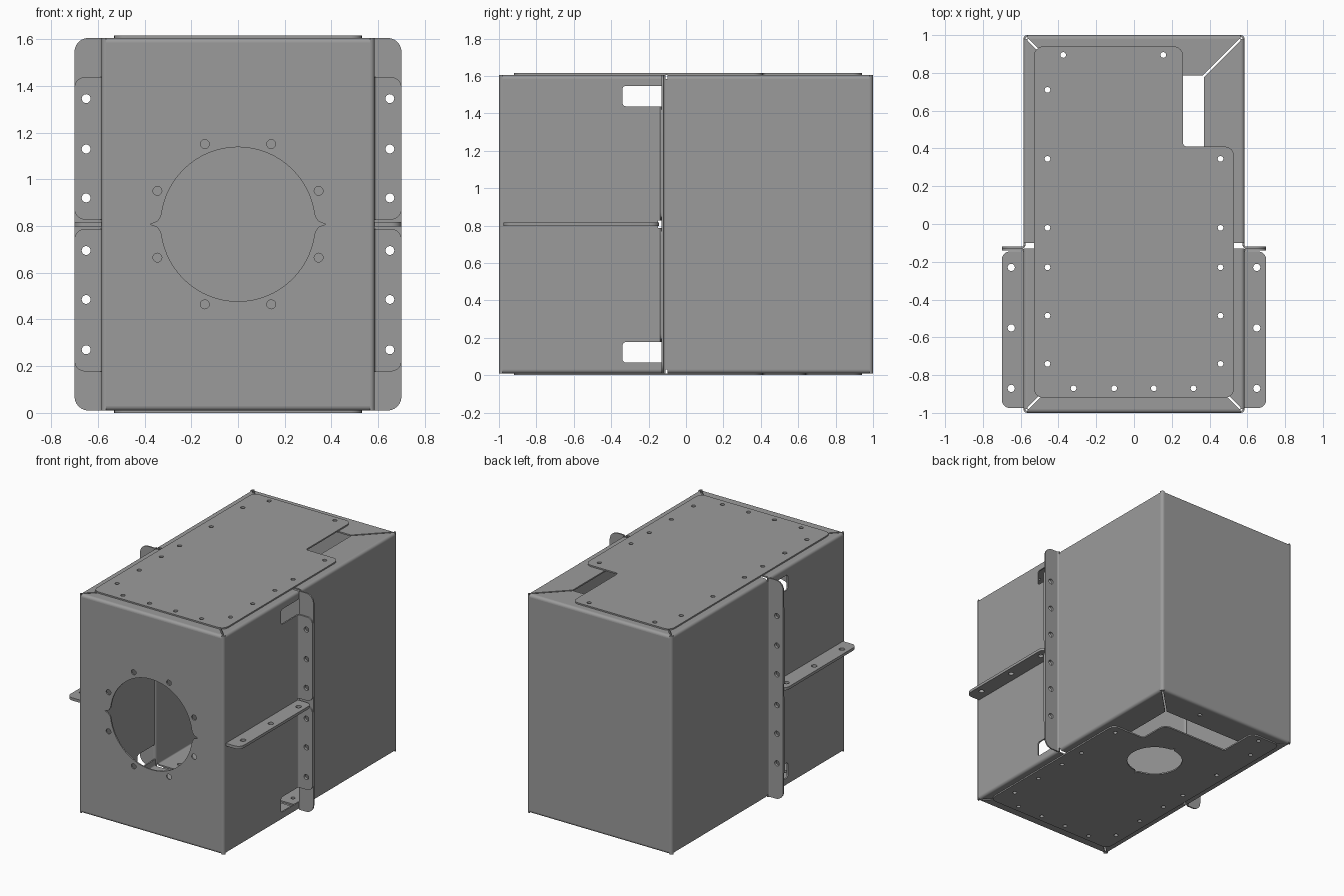
import bpy, bmesh
from math import sin, cos, radians
from mathutils import Vector
from mathutils.geometry import tessellate_polygon

if "Cube" in bpy.data.objects:
    bpy.data.objects.remove(bpy.data.objects["Cube"])

X, H, T, R, W, G = 0.585, 0.7975, 0.01, 0.02, 0.215, 0.008   # half width, half height, sheet, bend, rim, mitre gap
ZC = H + T                                                  # all parts are built around mid height

steel = bpy.data.materials.new("dark_grey_steel")
steel.diffuse_color = (0.33, 0.33, 0.33, 1)
steel.use_nodes = True
steel.node_tree.nodes["Principled BSDF"].inputs["Base Color"].default_value = steel.diffuse_color


def arc(cx, cy, r, a0, a1, n=6):
    return [(cx + r * cos(radians(a0 + (a1 - a0) * i / n)),
             cy + r * sin(radians(a0 + (a1 - a0) * i / n))) for i in range(n + 1)]


def hole(cx, cy, r=0.017):
    return arc(cx, cy, r, 0, 360, 20)[:-1]


def rect(x0, y0, x1, y1):
    return [(x0, y0), (x1, y0), (x1, y1), (x0, y1)]


def rounded(pts):
    """Outline of (x, y, radius) right-angled corners."""
    out = []
    for i, (x, y, r) in enumerate(pts):
        p = Vector((x, y))
        if r == 0:
            out.append((x, y))
            continue
        u = (Vector(pts[i - 1][:2]) - p).normalized()
        v = (Vector(pts[(i + 1) % len(pts)][:2]) - p).normalized()
        c = p + r * (u + v)
        for j in range(7):
            a = radians(15 * j)
            out.append(tuple(c - r * (v * cos(a) + u * sin(a))))
    return out


def eye_hole(cx, cy, r, tip, turn=False):
    """Round opening with two pointed ends."""
    half = [(tip, 0), (r * 1.045, r * 0.035), (r * 1.0, r * 0.1)] + arc(0, 0, r, 12, 168, 28) \
        + [(-r * 1.0, r * 0.1), (-r * 1.045, r * 0.035)]
    pts = half + [(-x, -y) for x, y in half]
    return [(cx - y, cy + x) if turn else (cx + x, cy + y) for x, y in pts]


def sheet(bm, loops, axis, lo, hi):
    """Extrude an outline with holes along an axis."""
    def place(a, b, c):
        return {'x': (c, a, b), 'y': (a, c, b), 'z': (a, b, c)}[axis]
    lo, hi = min(lo, hi), max(lo, hi)
    flat = [p for l in loops for p in l]
    low = [bm.verts.new(place(*p, lo)) for p in flat]
    top = [bm.verts.new(place(*p, hi)) for p in flat]
    for tri in tessellate_polygon([[Vector((*p, 0)) for p in l] for l in loops]):
        bm.faces.new([low[i] for i in tri])
        bm.faces.new([top[i] for i in reversed(tri)])
    start = 0
    for l in loops:
        n = len(l)
        for i in range(n):
            a, b = start + i, start + (i + 1) % n
            bm.faces.new((low[a], low[b], top[b], top[a]))
        start += n


def bend(bm, cx, cy, a0, axis, lo, hi):
    sheet(bm, [arc(cx, cy, R, a0, a0 + 90) + arc(cx, cy, R - T, a0 + 90, a0)], axis, lo, hi)


def finish(name, bm, mirror=""):
    bmesh.ops.recalc_face_normals(bm, faces=bm.faces)
    me = bpy.data.meshes.new(name)
    bm.to_mesh(me)
    bm.free()
    me.materials.append(steel)
    ob = bpy.data.objects.new(name, me)
    bpy.context.collection.objects.link(ob)
    ob.location.z = ZC
    if mirror:
        m = ob.modifiers.new("Mirror", 'MIRROR')
        m.use_axis = ['x' in mirror, 'y' in mirror, 'z' in mirror]
        m.use_mirror_merge = False
    bpy.ops.object.select_all(action='DESELECT')
    ob.select_set(True)
    bpy.context.view_layer.objects.active = ob
    bpy.ops.object.shade_smooth_by_angle(angle=radians(35))


# Screw positions shared by the cover plates and the rims under them
side_y = [0.345, -0.02, -0.23, -0.485, -0.74]
screws = [(s * 0.458, y) for s in (-1, 1) for y in side_y] + [(-0.458, 0.71)]
screws += [(-0.375, 0.895), (0.155, 0.895)] + [(x, -0.87) for x in (-0.32, -0.105, 0.105, 0.315)]

# End walls with their vertical bends
for k, name in ((-1, "front_wall"), (1, "back_wall")):
    bm = bmesh.new()
    loops = [rect(-X + R, -H + R, X - R, H - R)]
    if k < 0:
        loops.append(eye_hole(0, 0, 0.33, 0.375))
        loops += [hole(sx * x, sz * z, 0.019) for x, z in ((0.142, 0.343), (0.345, 0.143))
                  for sx in (-1, 1) for sz in (-1, 1)]
    sheet(bm, loops, 'y', k, k * (1 - T))
    bend(bm, X - R, k * (1 - R), 0 if k > 0 else 270, 'z', -H, H)
    bend(bm, -X + R, k * (1 - R), 90 if k > 0 else 180, 'z', -H, H)
    finish(name, bm)

# Front side walls, notched near the seam
bm = bmesh.new()
half = [(-0.15, 0.02, 0), (-0.15, 0.63, 0), (-0.34, 0.63, 0.02), (-0.34, 0.74, 0.02),
        (-0.13, 0.74, 0), (-0.13, H - R, 0), (-1 + R, H - R, 0)]
outline = half + [(y, -z, r) for y, z, r in reversed(half)]
sheet(bm, [rounded(outline)], 'x', X - T, X)
finish("front_side_wall", bm, "x")

# Back side walls
bm = bmesh.new()
sheet(bm, [rect(-0.11, -H + R, 1 - R, H - R)], 'x', X - T, X)
finish("back_side_wall", bm, "x")

# Vertical joining flanges of the front and back shells
XF, FX, FZ = X + T, 0.70, (0.1125, 0.322, 0.5375)
bm = bmesh.new()
sheet(bm, [rounded([(XF, 0.02, 0), (FX, 0.02, 0.045), (FX, 0.63, 0.045), (XF, 0.63, 0)])]
      + [hole(0.65, z, 0.019) for z in FZ], 'y', -0.14, -0.13)
bend(bm, XF, -0.15, 90, 'z', 0.02, 0.63)
finish("front_joining_flange", bm, "xz")

bm = bmesh.new()
sheet(bm, [rounded([(XF, -H, 0), (FX, -H, 0.06), (FX, H, 0.06), (XF, H, 0)])]
      + [hole(0.65, s * z, 0.019) for z in FZ for s in (-1, 1)], 'y', -0.13, -0.12)
bend(bm, XF, -0.11, 180, 'z', -H, H)
finish("back_joining_flange", bm, "x")

# Horizontal side flanges
bm = bmesh.new()
sheet(bm, [rounded([(X, -0.975, 0), (FX, -0.975, 0.045), (FX, -0.145, 0.045), (X, -0.145, 0)])]
      + [hole(0.65, y, 0.019) for y in (-0.23, -0.55, -0.87)], 'z', -0.01, 0.01)
finish("horizontal_flange", bm, "x")

# Inward rims at top and bottom, mitred at the corners
for k, e, name in ((-1, -0.13, "front_rim"), (1, -0.10, "back_rim")):
    bm = bmesh.new()
    yo, yi = 1 - R, 1 - W
    on_end = [p for p in screws if p[1] * k > 0.85]
    sheet(bm, [[(-X + R + G, k * yo), (X - R - G, k * yo), (X - W - G, k * yi), (-X + W + G, k * yi)]]
          + [hole(*p, 0.015) for p in on_end], 'z', H - T, H)
    bend(bm, k * (1 - R), H - R, 0 if k > 0 else 90, 'x', -X + R, X - R)
    for s in (-1, 1):
        on_side = [p for p in screws if p not in on_end and p[0] * s > 0
                   and min(e, k) < p[1] < max(e, k)]
        sheet(bm, [[(s * (X - R), k * (yo - G)), (s * (X - W), k * (yi - G)), (s * (X - W), e), (s * (X - R), e)]]
              + [hole(*p, 0.015) for p in on_side], 'z', H - T, H)
        bend(bm, s * (X - R), H - R, 0 if s > 0 else 90, 'y', e, k * (1 - R))
    finish(name, bm, "z")

# Top cover plate with a corner cut-out
base = [(-0.53, -0.92, 0.05), (0.53, -0.92, 0.05), (0.53, 0.41, 0.05), (0.26, 0.41, 0.02)]
bm = bmesh.new()
plate = rounded(base + [(0.26, 0.94, 0.05), (-0.53, 0.94, 0.05)])
sheet(bm, [plate] + [hole(*p, 0.015) for p in screws], 'z', H, H + T)
finish("top_plate", bm)

# Bottom cover plate with a stepped, wider cut-out and a pointed round opening
bm = bmesh.new()
plate = rounded(base + [(0.26, 0.64, 0.05), (-0.28, 0.64, 0.02), (-0.28, 0.94, 0.05), (-0.53, 0.94, 0.05)])
sheet(bm, [plate, eye_hole(0, 0.222, 0.19, 0.22, True)]
      + [hole(*p, 0.015) for p in screws if p != (0.155, 0.895)], 'z', -H - T, -H)
finish("bottom_plate", bm)
